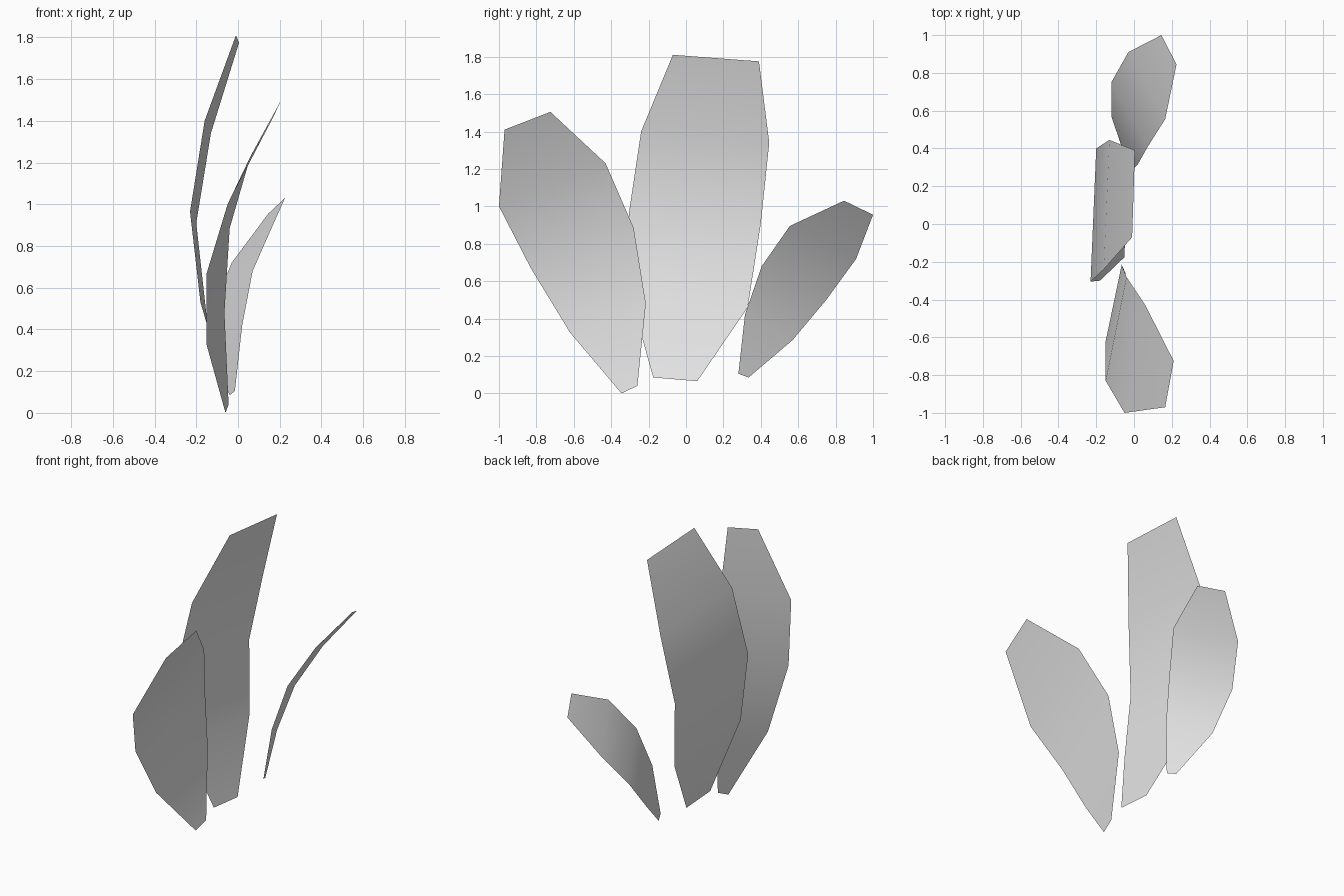
import bpy
import bmesh

# Remove only the default cube
default_cube = bpy.data.objects.get("Cube")
if default_cube:
    bpy.data.objects.remove(default_cube, do_unlink=True)

# Single plain grey for every leaf
leaf_grey = bpy.data.materials.new("leaf_grey")
leaf_grey.use_nodes = True
grey = (0.8, 0.8, 0.8, 1)
leaf_grey.diffuse_color = grey
for node in leaf_grey.node_tree.nodes:
    if node.type == 'BSDF_PRINCIPLED':
        node.inputs["Base Color"].default_value = grey


def make_leaf(name, front_edge, back_edge):
    """Bridge two edge curves, listed from root to tip, into a smooth leaf blade."""
    bm = bmesh.new()
    front = [bm.verts.new(point) for point in front_edge]
    back = [bm.verts.new(point) for point in back_edge]
    for i in range(len(front) - 1):
        face = bm.faces.new((front[i], back[i], back[i + 1], front[i + 1]))
        face.smooth = True
    mesh = bpy.data.meshes.new(name)
    bm.to_mesh(mesh)
    bm.free()
    mesh.materials.append(leaf_grey)
    leaf = bpy.data.objects.new(name, mesh)
    bpy.context.collection.objects.link(leaf)
    return leaf


# Tall leaf in the middle
make_leaf(
    "middle_leaf",
    front_edge=[(-.05, -.175, .085), (-.18, -.3, .53), (-.23, -.305, .965),
                (-.16, -.24, 1.4), (-.01, -.07, 1.81)],
    back_edge=[(-.045, .06, .065), (-.15, .33, .46), (-.2, .4, .91),
               (-.13, .445, 1.34), (.005, .39, 1.775)],
)

# Medium leaf leaning forward
make_leaf(
    "front_leaf",
    front_edge=[(-.06, -.345, 0), (-.15, -.62, .325), (-.15, -.83, .67),
                (-.05, -1, 1), (.165, -.97, 1.41)],
    back_edge=[(-.045, -.26, .04), (-.065, -.215, .48), (-.04, -.28, .885),
               (.06, -.43, 1.23), (.21, -.725, 1.505)],
)

# Small leaf leaning backward
make_leaf(
    "back_leaf",
    front_edge=[(-.015, .28, .105), (.02, .315, .42), (.07, .405, .68),
                (.165, .555, .895), (.225, .845, 1.03)],
    back_edge=[(-.04, .335, .085), (-.12, .57, .285), (-.12, .75, .5),
               (-.03, .91, .72), (.145, 1, .955)],
)
